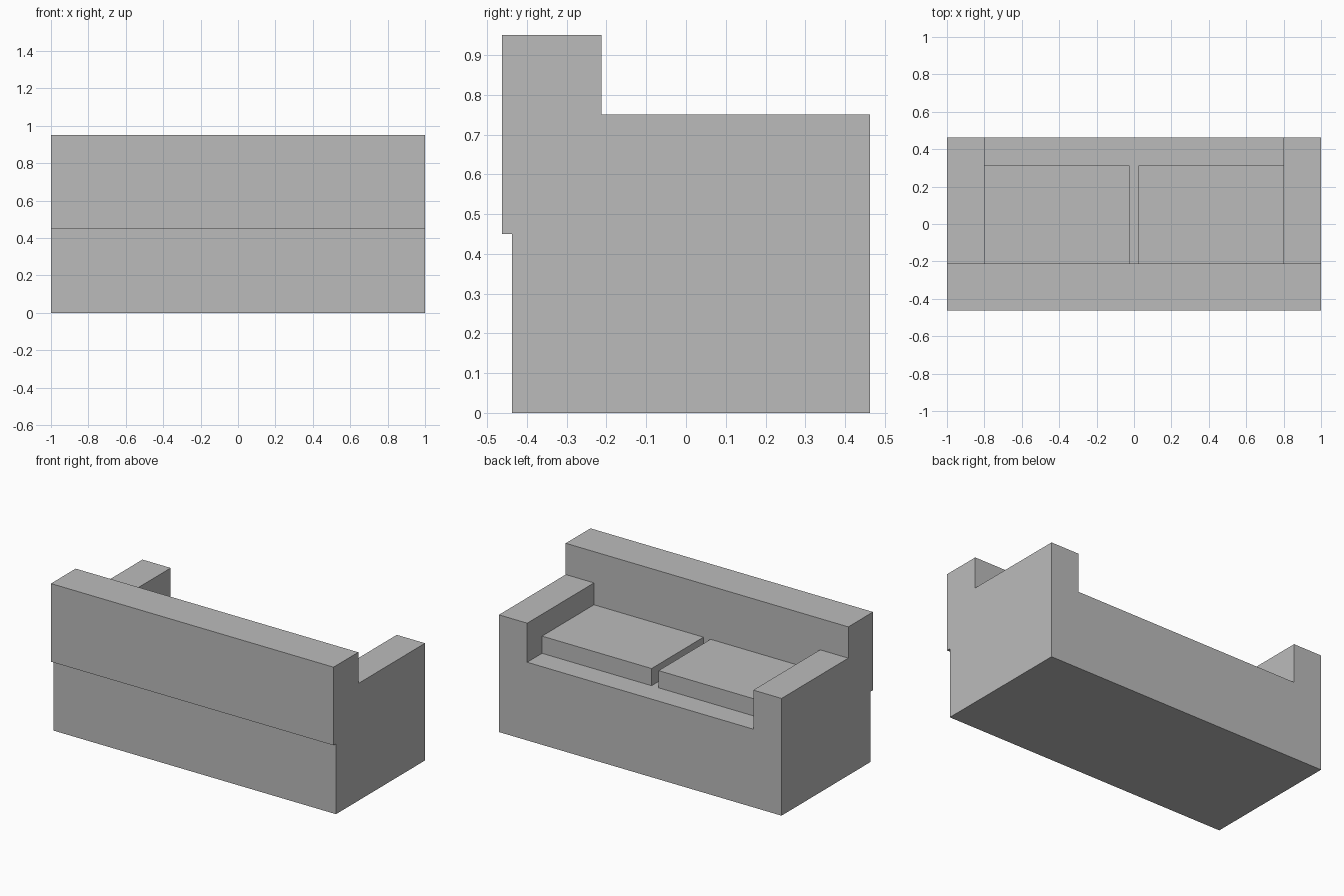
import bpy
import bmesh

cube = bpy.data.objects.get("Cube")
if cube:
    bpy.data.objects.remove(cube, do_unlink=True)

# One plain grey upholstery colour
grey = bpy.data.materials.new("grey_fabric")
grey.use_nodes = True
grey.diffuse_color = (0.5, 0.5, 0.5, 1)
grey.node_tree.nodes["Principled BSDF"].inputs["Base Color"].default_value = (0.5, 0.5, 0.5, 1)


def extrude_profile(name, profile, x0, x1):
    """Extrude a (y, z) side profile from x0 to x1."""
    bm = bmesh.new()
    face = bm.faces.new([bm.verts.new((x0, y, z)) for y, z in profile])
    grown = bmesh.ops.extrude_face_region(bm, geom=[face])
    moved = [v for v in grown["geom"] if isinstance(v, bmesh.types.BMVert)]
    bmesh.ops.translate(bm, verts=moved, vec=(x1 - x0, 0, 0))
    bmesh.ops.recalc_face_normals(bm, faces=bm.faces)
    mesh = bpy.data.meshes.new(name)
    bm.to_mesh(mesh)
    bm.free()
    mesh.materials.append(grey)
    obj = bpy.data.objects.new(name, mesh)
    bpy.context.collection.objects.link(obj)
    return obj


def box(name, x, y, z):
    (y0, y1), (z0, z1) = y, z
    return extrude_profile(name, [(y0, z0), (y1, z0), (y1, z1), (y0, z1)], *x)


REAR, FRONT = -0.4375, 0.4625      # depth of the base
BACK_FACE = -0.2125                # face of the backrest
LEDGE, SEAT, ARM, TOP = 0.45, 0.5, 0.75, 0.95

# Base, stepped down at the rear to carry the backrest
extrude_profile("base", [(REAR, 0), (FRONT, 0), (FRONT, SEAT), (BACK_FACE, SEAT),
                         (BACK_FACE, LEDGE), (REAR, LEDGE)], -1, 1)

# Backrest, overhanging the base slightly at the rear
box("backrest", (-1, 1), (-FRONT, BACK_FACE), (LEDGE, TOP))

# Armrests and seat cushions, one of each per side
for side, s in (("left", 1), ("right", -1)):
    box(side + "_armrest", (s * 0.8, s), (BACK_FACE, FRONT), (SEAT, ARM))
    box(side + "_cushion", (s * 0.025, s * 0.8), (BACK_FACE, 0.3125), (SEAT, 0.61))
